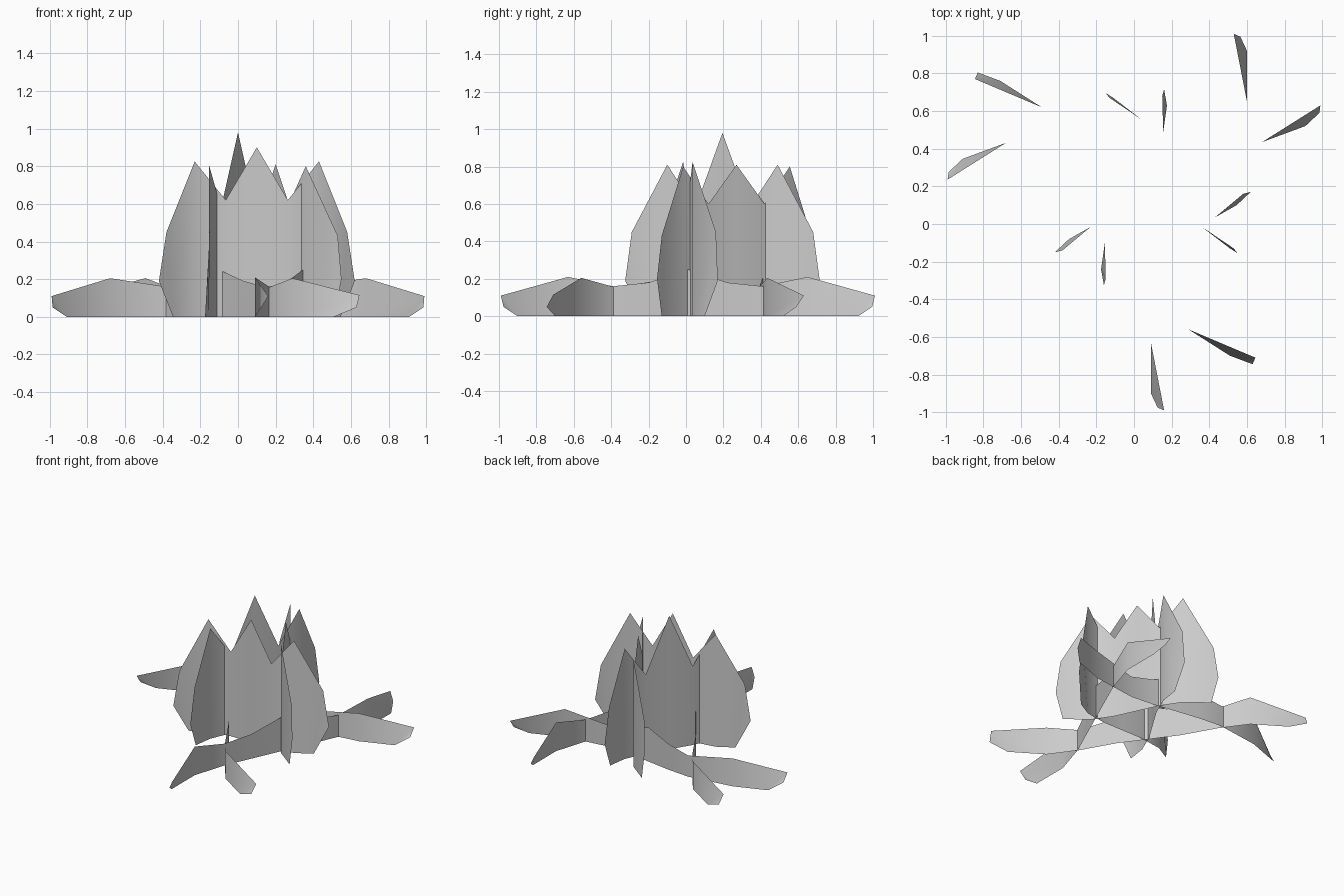
import bpy

if "Cube" in bpy.data.objects:
    bpy.data.objects.remove(bpy.data.objects["Cube"])


def blade(name, stations, tail):
    """Zero-thickness upright leaf: half outline from its centre outward,
    turned 180 degrees about the centre for the other half.
    stations: (x, y, top z); tail: shoulder, tip and bottom corner."""
    cx, cy, _ = stations[0]
    verts, faces = [], []
    halves = []
    for s in (1, -1):
        def turn(p):
            return (cx + s * (p[0] - cx), cy + s * (p[1] - cy), p[2])
        # the centre column is shared by both halves
        columns = []
        for i, p in enumerate(stations):
            if s == -1 and i == 0:
                columns.append(halves[0][0])
                continue
            x, y, z = turn(p)
            columns.append((len(verts), len(verts) + 1))
            verts.extend([(x, y, z), (x, y, 0)])
        halves.append(columns)
        new = []
        for (t0, b0), (t1, b1) in zip(columns, columns[1:]):
            new.append((b0, b1, t1, t0))
        # pointed outer end
        n = len(verts)
        verts.extend(turn(p) for p in tail)
        t, b = columns[-1]
        new.append((b, n + 2, n, t))
        new.append((n + 2, n + 1, n))
        faces.extend(f if s == 1 else f[::-1] for f in new)
    mesh = bpy.data.meshes.new(name)
    mesh.from_pydata(verts, [], faces)
    obj = bpy.data.objects.new(name, mesh)
    bpy.context.collection.objects.link(obj)
    bpy.context.view_layer.objects.active = obj
    obj.select_set(True)
    bpy.ops.object.shade_smooth_by_angle()
    obj.select_set(False)


# Three low, long S-curved leaves
blade("low_leaf_left",
      [(-.10, .03, .25), (.03, -.15, .19), (.16, -.38, .155), (.29, -.56, .205)],
      [(.645, -.71, .115), (.63, -.745, .05), (.51, -.70, 0)])
blade("low_leaf_back",
      [(0, .433, .25), (.18, .405, .19), (.35, .39, .155), (.68, .435, .205)],
      [(.99, .63, .11), (.985, .59, .05), (.91, .52, 0)])
blade("low_leaf_right",
      [(.345, .01, .25), (.25, -.20, .18), (.165, -.39, .16), (.09, -.63, .21)],
      [(.16, -.99, .11), (.125, -.975, .05), (.09, -.90, 0)])

# Three tall, triple-pointed leaves forming the central triangle
blade("tall_leaf_front",
      [(.10, .01, .90), (.265, .01, .62), (.43, .035, .825)],
      [(.58, .16, .45), (.62, .17, .19), (.545, .10, 0)])
blade("tall_leaf_left",
      [(0, .195, .98), (-.09, .05, .58), (-.155, -.10, .81)],
      [(-.15, -.29, .45), (-.16, -.325, .19), (-.175, -.24, 0)])
blade("tall_leaf_right",
      [(.20, .27, .81), (.27, .12, .60), (.36, -.015, .80)],
      [(.53, -.13, .43), (.55, -.155, .20), (.51, -.13, 0)])
